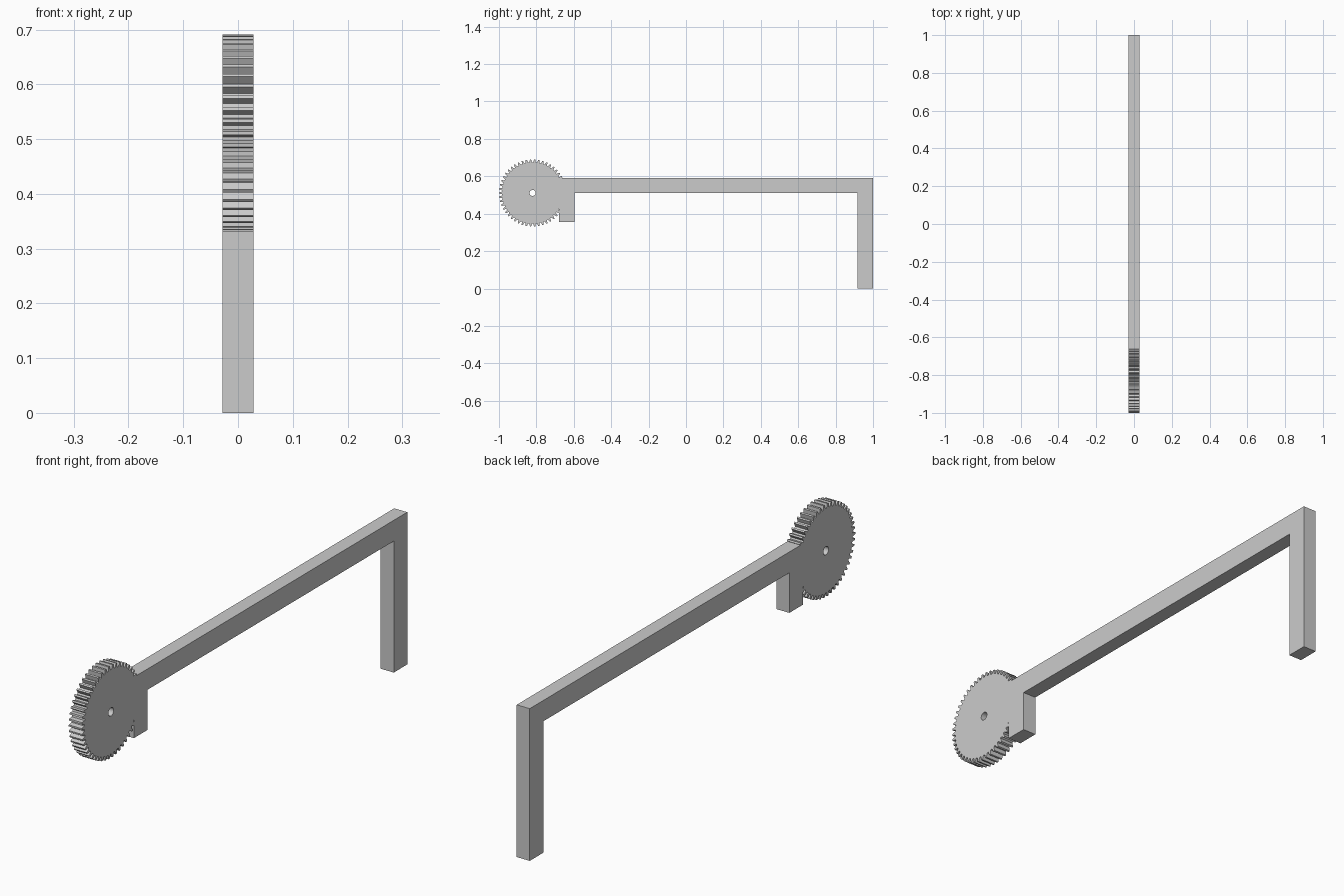
import bpy, bmesh
from math import cos, sin, pi

cube = bpy.data.objects.get("Cube")
if cube:
    bpy.data.objects.remove(cube)

HALF = 0.028                  # half thickness along x
GEAR_Y, GEAR_Z = -0.82, 0.511
TEETH, TIP, ROOT, HOLE = 50, 0.18, 0.164, 0.016

grey = bpy.data.materials.new("plain_grey")
grey.use_nodes = True
colour = (0.6, 0.6, 0.6, 1)
grey.diffuse_color = colour
grey.node_tree.nodes["Principled BSDF"].inputs["Base Color"].default_value = colour


def finish(name, bm):
    bmesh.ops.recalc_face_normals(bm, faces=bm.faces)
    mesh = bpy.data.meshes.new(name)
    bm.to_mesh(mesh)
    bm.free()
    mesh.materials.append(grey)
    obj = bpy.data.objects.new(name, mesh)
    bpy.context.collection.objects.link(obj)
    return obj


# Frame: long beam, tall rear leg and short front bracket in one profile
def make_frame():
    top, under, leg_in, bracket_in = 0.592, 0.511, 0.917, -0.595
    profile = [(-0.68, top), (-0.68, 0.355), (bracket_in, 0.355), (bracket_in, under),
               (leg_in, under), (leg_in, 0), (1, 0), (1, top)]
    bm = bmesh.new()
    face = bm.faces.new([bm.verts.new((-HALF, y, z)) for y, z in profile])
    new = bmesh.ops.extrude_face_region(bm, geom=[face])["geom"]
    moved = [v for v in new if isinstance(v, bmesh.types.BMVert)]
    bmesh.ops.translate(bm, verts=moved, vec=(2 * HALF, 0, 0))
    return finish("support_frame", bm)


# Gear: toothed rim joined to a round axle hole
def make_gear():
    bm = bmesh.new()
    pitch = 2 * pi / TEETH
    tooth = [(-0.34, ROOT), (-0.14, TIP), (0.14, TIP), (0.34, ROOT)]
    polar = [((i + a) * pitch + pi, r) for i in range(TEETH) for a, r in tooth]

    def ring(x, radius=None):
        return [bm.verts.new((x, GEAR_Y + (radius or r) * cos(a),
                              GEAR_Z + (radius or r) * sin(a))) for a, r in polar]

    loops = [ring(-HALF), ring(HALF), ring(HALF, HOLE), ring(-HALF, HOLE)]
    n = len(polar)
    for k, loop in enumerate(loops):
        other = loops[(k + 1) % len(loops)]
        for i in range(n):
            j = (i + 1) % n
            bm.faces.new((loop[i], loop[j], other[j], other[i]))
    return finish("gear_wheel", bm)


# Fuse the frame and the gear into one solid
frame, gear = make_frame(), make_gear()
union = frame.modifiers.new("fuse_gear", 'BOOLEAN')
union.operation = 'UNION'
union.solver = 'EXACT'
union.object = gear
bpy.context.view_layer.objects.active = frame
bpy.ops.object.modifier_apply(modifier=union.name)
bpy.data.objects.remove(gear)
frame.name = "gear_and_support_frame"
